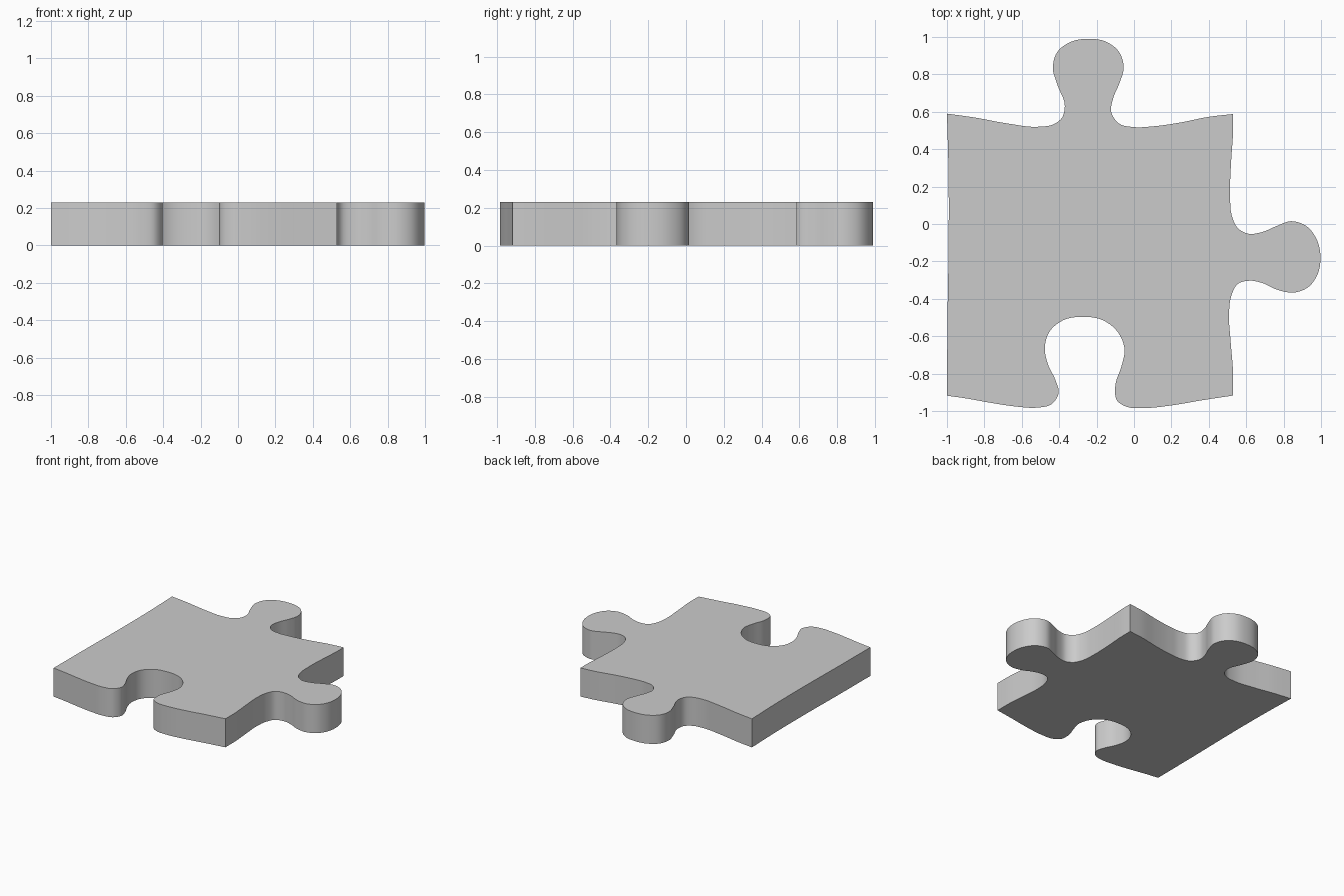
import bpy, bmesh, math
from mathutils import Vector

if "Cube" in bpy.data.objects:
    bpy.data.objects.remove(bpy.data.objects["Cube"])

THICKNESS = 0.23
STEPS = 5

# Key points of each side, corner to corner, counter-clockwise from the front left
front_side = [(-1, -.918), (-.9, -.932), (-.76, -.957), (-.62, -.977), (-.52, -.982),
              (-.44, -.963), (-.403, -.905), (-.42, -.835), (-.46, -.75), (-.477, -.67),
              (-.455, -.58), (-.38, -.515), (-.27, -.496), (-.165, -.515), (-.085, -.58),
              (-.05, -.675), (-.067, -.76), (-.1, -.865), (-.09, -.945), (-.04, -.977),
              (.05, -.984), (.2, -.97), (.36, -.943), (.53, -.917)]
right_side = [(.53, -.917), (.53, -.8), (.516, -.62), (.508, -.48), (.52, -.385),
              (.555, -.32), (.62, -.303), (.69, -.317), (.77, -.353), (.86, -.366),
              (.935, -.335), (.983, -.265), (.997, -.175), (.978, -.085), (.92, -.01),
              (.84, .015), (.76, -.012), (.685, -.043), (.61, -.052), (.553, -.02),
              (.523, .045), (.514, .16), (.519, .33), (.53, .5), (.53, .588)]
back_side = [(.53, .588), (.4, .573), (.25, .543), (.1, .522), (0, .518), (-.08, .537),
             (-.122, .6), (-.112, .67), (-.075, .76), (-.055, .835), (-.08, .92),
             (-.15, .975), (-.24, .99), (-.335, .975), (-.41, .92), (-.434, .835),
             (-.41, .745), (-.37, .63), (-.385, .568), (-.43, .533), (-.51, .52),
             (-.68, .538), (-.85, .569), (-1, .59)]
left_side = [(-1, .59), (-.992, .3), (-.991, -.1), (-.997, -.5), (-1, -.918)]


def smooth_side(points):
    """Smooth curve through the points, leaving out the last corner."""
    p = [Vector(q) for q in points]
    n = len(p)
    length = [(p[i + 1] - p[i]).length for i in range(n - 1)]
    slope = [(p[i + 1] - p[i]) / length[i] for i in range(n - 1)]
    tangent = [slope[0]]
    for i in range(1, n - 1):
        a, b = length[i - 1], length[i]
        tangent.append((slope[i - 1] * b + slope[i] * a) / (a + b))
    tangent.append(slope[-1])
    out = []
    for i in range(n - 1):
        for k in range(STEPS):
            t = k / STEPS
            h = t * t * (3 - 2 * t)
            out.append(p[i].lerp(p[i + 1], h)
                       + tangent[i] * length[i] * t * (1 - t) ** 2
                       - tangent[i + 1] * length[i] * t * t * (1 - t))
    return out


outline = []
for side in (front_side, right_side, back_side, left_side):
    outline += smooth_side(side)

# Flat outline, extruded to the thickness of the piece
bm = bmesh.new()
base = bm.faces.new([bm.verts.new((q.x, q.y, 0)) for q in outline])
grown = bmesh.ops.extrude_face_region(bm, geom=[base], use_keep_orig=True)
top_verts = [e for e in grown["geom"] if isinstance(e, bmesh.types.BMVert)]
bmesh.ops.translate(bm, verts=top_verts, vec=(0, 0, THICKNESS))
bmesh.ops.recalc_face_normals(bm, faces=bm.faces)
mesh = bpy.data.meshes.new("puzzle_piece")
bm.to_mesh(mesh)
bm.free()

piece = bpy.data.objects.new("puzzle_piece", mesh)
bpy.context.collection.objects.link(piece)
bpy.context.view_layer.objects.active = piece
piece.select_set(True)
bpy.ops.object.shade_smooth_by_angle(angle=math.radians(30))
